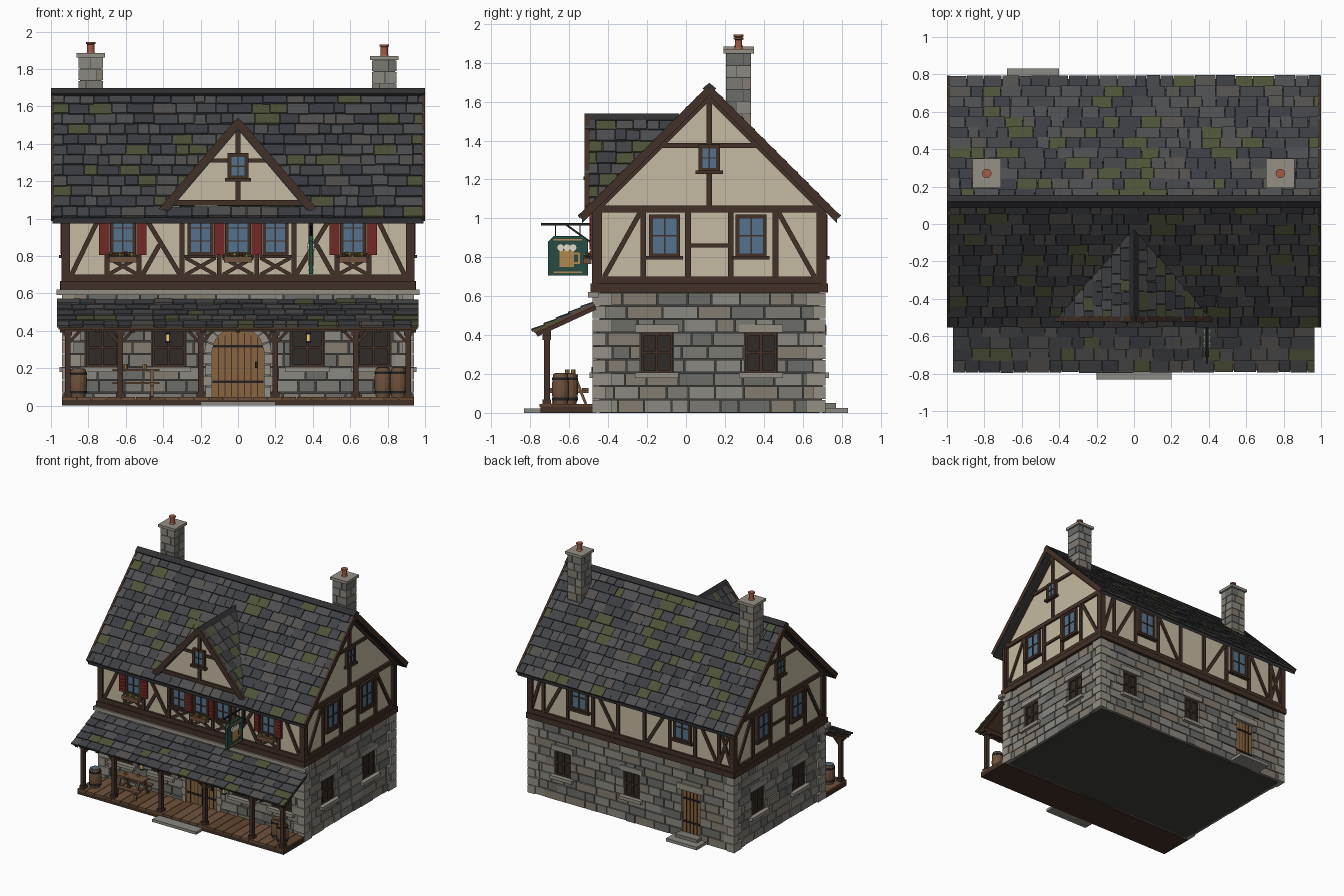
import bpy, bmesh, random
from math import sin, cos, pi, atan2, radians
from mathutils import Matrix, Vector

if "Cube" in bpy.data.objects:
    bpy.data.objects.remove(bpy.data.objects["Cube"])

random.seed(4)
R = random.uniform
COL = dict(stone1=(.20, .195, .175), stone2=(.26, .25, .22), stone3=(.15, .15, .14), stone4=(.23, .20, .16),
           quoin=(.30, .28, .24), mortar=(.05, .05, .048), plaster=(.56, .49, .36), timber=(.055, .03, .02),
           slate1=(.055, .057, .063), slate2=(.075, .076, .08), slate3=(.045, .047, .055), slate4=(.085, .08, .075),
           moss=(.075, .085, .04), ridge=(.03, .03, .033), glass=(.09, .17, .27), dark=(.03, .024, .02),
           red=(.17, .022, .02), door=(.25, .13, .05), plank=(.16, .085, .045), plank2=(.12, .06, .03),
           green=(.02, .07, .055), leaf=(.07, .13, .03), iron=(.015, .015, .017), gold=(.45, .25, .08),
           foam=(.75, .7, .6), clay=(.35, .11, .06), lamp=(.9, .6, .2), water=(.08, .15, .2))
STONES = ['stone1', 'stone2', 'stone3', 'stone4']
SLATES = ['slate1', 'slate2', 'slate3', 'slate4', 'slate1', 'slate2', 'slate3', 'moss']


def material(key):
    m = bpy.data.materials.get(key) or bpy.data.materials.new(key)
    m.diffuse_color = (*COL[key], 1)
    m.use_nodes = True
    m.node_tree.nodes["Principled BSDF"].inputs["Base Color"].default_value = m.diffuse_color
    return m


def frame(o, u, v, n):
    """Local axes: u along the wall, v up it, n outwards."""
    m = Matrix((Vector(u).normalized(), Vector(v).normalized(), Vector(n).normalized())).transposed().to_4x4()
    m.translation = o
    return m


class Part:
    def __init__(self, name):
        self.name, self.bm, self.mats = name, bmesh.new(), []

    def faces(self, pts, faces, mat):
        if mat not in self.mats:
            self.mats.append(mat)
        vs = [self.bm.verts.new(p) for p in pts]
        for f in faces:
            self.bm.faces.new([vs[i] for i in f]).material_index = self.mats.index(mat)

    def box(self, M, u0, u1, v0, v1, n0, n1, mat):
        self.faces([M @ Vector((u, v, n)) for u in (u0, u1) for v in (v0, v1) for n in (n0, n1)],
                   [(0, 1, 3, 2), (4, 6, 7, 5), (0, 4, 5, 1), (2, 3, 7, 6), (0, 2, 6, 4), (1, 5, 7, 3)], mat)

    def bar(self, M, p, q, w, n0, n1, mat='timber'):
        d = Vector(q) - Vector(p)
        B = M @ Matrix.Translation((*p, 0)) @ Matrix.Rotation(atan2(d.y, d.x), 4, 'Z')
        self.box(B, 0, d.length, -w / 2, w / 2, n0, n1, mat)

    def prism(self, M, pts, n0, n1, mat):
        k = len(pts)
        self.faces([M @ Vector((*p, n)) for n in (n0, n1) for p in pts],
                   [tuple(range(k)), tuple(range(k, 2 * k))] +
                   [(i, (i + 1) % k, k + (i + 1) % k, k + i) for i in range(k)], mat)

    def lathe(self, x, y, prof, mat, k=14):
        pts = [(x + r * cos(2 * pi * i / k), y + r * sin(2 * pi * i / k), z) for r, z in prof for i in range(k)]
        fs = [(j * k + i, j * k + (i + 1) % k, (j + 1) * k + (i + 1) % k, (j + 1) * k + i)
              for j in range(len(prof) - 1) for i in range(k)]
        self.faces(pts, fs + [tuple(range(k)), tuple(range(len(pts) - k, len(pts)))], mat)

    def done(self):
        bmesh.ops.recalc_face_normals(self.bm, faces=self.bm.faces)
        me = bpy.data.meshes.new(self.name)
        self.bm.to_mesh(me)
        for m in self.mats:
            me.materials.append(material(m))
        bpy.context.collection.objects.link(bpy.data.objects.new(self.name, me))


W = Matrix.Identity(4)
FRONT = frame((0, -.465, 0), (1, 0, 0), (0, 0, 1), (0, -1, 0))
BACK = frame((0, .705, 0), (1, 0, 0), (0, 0, 1), (0, 1, 0))
RIGHT = frame((.925, 0, 0), (0, 1, 0), (0, 0, 1), (1, 0, 0))
LEFT = frame((-.925, 0, 0), (0, 1, 0), (0, 0, 1), (-1, 0, 0))

# Ground floor: core, coursed stones, corner quoins
GROUND = [(FRONT, -.93, .93, [-.725, -.37, .37, .725], .18, (-.17, .17)),
          (BACK, -.93, .93, [0, .63], .14, (-.62, -.46)),
          (RIGHT, -.47, .71, [-.15, .385], .165, None), (LEFT, -.47, .71, [-.15, .385], .165, None)]
p = Part('wall_core')
p.box(W, -.905, .905, -.445, .685, 0, .64, 'mortar')
p.done()
walls, gwin = Part('stone_walls'), Part('ground_windows')
for M, a0, a1, wins, w, door in GROUND:
    holes = [(c - w / 2, c + w / 2, .2, .41) for c in wins] + ([(*door, 0, .41)] if door else [])
    h = .62 / 9
    for r in range(9):
        u = a0 - R(0, .1)
        while u < a1:
            e = u + R(.08, .19)
            segs = [(max(u, a0), min(e, a1))]
            for b0, b1, z0, z1 in holes:
                if z0 < (r + .5) * h < z1:
                    segs = [s for x, y in segs for s in ((x, min(y, b0)), (max(x, b1), y))]
            for x, y in segs:
                if y - x > .015:
                    walls.box(M, x + .003, y - .003, r * h + .003, r * h + h - .003, -.03, R(0, .008), random.choice(STONES))
            u = e
    for c in wins:
        s, f = c - w / 2, c + w / 2
        walls.box(M, s - .03, f + .03, .413, .455, -.02, .014, 'quoin')
        walls.box(M, s - .03, f + .03, .18, .207, -.02, .03, 'quoin')
        gwin.box(M, s, f, .205, .415, -.022, -.015, 'dark')
        for x in (s + .008, c, f - .008):
            gwin.box(M, x - .007, x + .007, .207, .413, -.016, -.004, 'timber')
        for z in (.214, .31, .405):
            gwin.box(M, s, f, z - .007, z + .007, -.016, -.005, 'timber')
for sx in (-1, 1):
    for sy, y in ((-1, -.48), (1, .717)):
        for r in range(9):
            l1, l2 = (.10, .065) if r % 2 else (.065, .10)
            walls.box(W, sx * .942, sx * (.942 - l1), y, y - sy * l2, r * .0689 + .002, r * .0689 + .066, 'quoin')
walls.box(W, -.97, .97, -.505, -.45, .592, .622, 'quoin')
walls.done()
gwin.done()

# Front arched door and rear door
d = Part('front_door')
d.box(FRONT, -.17, .17, .03, .415, -.03, -.004, 'stone3')
arc = [(.14 * cos(t * pi / 12), .28 + .14 * sin(t * pi / 12)) for t in range(13)]
d.prism(FRONT, arc + [(-.14, .045), (.14, .045)], -.02, .004, 'door')
for i in range(-3, 4):
    d.box(FRONT, i * .035 - .003, i * .035 + .003, .05, .40 - .012 * abs(i), 0, .007, 'timber')
for z in (.12, .31):
    d.box(FRONT, -.135, .135, z, z + .015, 0, .009, 'iron')
d.box(FRONT, .09, .105, .2, .235, 0, .02, 'iron')
for s in (-1, 1):
    for r in range(4):
        d.box(FRONT, s * .14, s * (.175 + .01 * (r % 2)), .045 + r * .059, .1 + r * .059, -.02, .016, 'quoin')
for t in range(9):
    a, b = t * pi / 9 + .015, (t + 1) * pi / 9 - .015
    d.prism(FRONT, [(r * cos(x), .28 + r * sin(x)) for r, x in ((.14, a), (.18, a), (.18, b), (.14, b))], -.02, .016, 'quoin')
d.done()
d = Part('rear_door')
d.box(BACK, -.62, -.46, .04, .40, -.025, -.01, 'door')
for i in range(1, 5):
    d.box(BACK, -.62 + i * .032 - .002, -.62 + i * .032 + .002, .05, .4, -.012, -.007, 'timber')
for z in (.13, .32):
    d.box(BACK, -.615, -.465, z, z + .014, -.012, -.004, 'iron')
d.box(BACK, -.66, -.42, .40, .45, -.02, .016, 'quoin')
d.box(W, -.68, -.4, .70, .832, 0, .025, 'stone2')
d.box(W, -.64, -.44, .70, .77, .025, .05, 'stone1')
d.done()

# Upper floor plaster body
p = Part('plaster_walls')
p.prism(RIGHT, [(-.465, .64), (.705, .64), (.705, 1.055), (.12, 1.64), (-.465, 1.055)], -1.85, 0, 'plaster')
p.prism(FRONT, [(-.37, 1.06), (.37, 1.06), (0, 1.49)], -.35, .03, 'plaster')
p.done()

# Timber frame
t = Part('timber_frame')
for M, a, b in ((FRONT, -.95, .95), (BACK, -.95, .95), (RIGHT, -.482, .722), (LEFT, -.482, .722)):
    t.box(M, a, b, .62, .665, -.02, .026, 'timber')
    t.box(M, a + .01, b - .01, .665, .70, -.01, .016, 'timber')
    t.box(M, a + .01, b - .01, 1.03, 1.065, -.01, .016, 'timber')
    for x in (a + .028, b - .028):
        t.bar(M, (x, .66), (x, 1.05), .045, -.01, .017)
for s in (-1, 1):
    for x in (.70, .53, .30, .10):
        t.bar(FRONT, (s * x, .69), (s * x, 1.04), .026, 0, .014)
    t.bar(FRONT, (s * .89, .70), (s * .73, 1.03), .025, 0, .012)
    t.bar(FRONT, (s * .31, .70), (s * .51, 1.03), .025, 0, .012)
    t.bar(FRONT, (s * .51, .70), (s * .42, .86), .025, 0, .011)
    for x in (.80, .58, .35, .12):
        t.bar(BACK, (s * x, .69), (s * x, 1.04), .026, 0, .014)
    for x, y in ((.14, .34), (.78, .60)):
        t.bar(BACK, (s * x, .70), (s * y, 1.03), .025, 0, .012)
t.bar(BACK, (-.91, .70), (-.80, 1.03), .024, 0, .012)
t.bar(BACK, (-.80, .70), (-.91, 1.03), .024, 0, .011)
t.bar(BACK, (.91, .70), (.81, 1.03), .024, 0, .012)
for c in (-.615, -.2, 0, .2, .615):
    t.bar(FRONT, (c - .08, .70), (c + .08, .79), .02, 0, .011)
    t.bar(FRONT, (c - .08, .79), (c + .08, .70), .02, 0, .012)
for M in (RIGHT, LEFT):
    for x in (-.22, .01, .23, .46):
        t.bar(M, (x, .69), (x, 1.04), .03, 0, .014)
    t.bar(M, (.01, .86), (.23, .86), .022, 0, .012)
    t.bar(M, (-.23, 1.04), (-.42, .70), .025, 0, .012)
    t.bar(M, (.47, 1.04), (.66, .70), .025, 0, .012)
    t.bar(M, (.12, 1.05), (.12, 1.61), .028, 0, .015)
    t.bar(M, (-.16, 1.375), (.40, 1.375), .025, 0, .013)
    for s in (-1, 1):
        t.bar(M, (.12 + s * .58, 1.045), (.12, 1.625), .03, 0, .014)
        t.bar(M, (.12 + s * .66, 1.0), (.12, 1.66), .04, .058, .075)
for s in (-1, 1):
    t.bar(FRONT, (s * .40, 1.05), (0, 1.515), .038, .03, .056)
t.bar(FRONT, (-.36, 1.085), (.36, 1.085), .03, .02, .042)
t.bar(FRONT, (0, 1.07), (0, 1.49), .026, .02, .042)
t.bar(FRONT, (-.15, 1.31), (.15, 1.31), .022, .02, .041)
t.done()

# Upper windows, shutters, flower boxes
win = Part('upper_windows')


def window(M, c, w, z0, z1, n=0.0, rows=3):
    a, b = c - w / 2, c + w / 2
    win.box(M, a, b, z0, z1, n - .01, n + .016, 'glass')
    for x, k in ((a, .02), (b, .02), (c, .008)):
        win.box(M, x - k / 2, x + k / 2, z0, z1, n, n + .023, 'timber')
    for i in range(rows + 1):
        z, k = z0 + (z1 - z0) * i / rows, .02 if i in (0, rows) else .007
        win.box(M, a - .01, b + .01, z - k / 2, z + k / 2, n, n + .022, 'timber')
    win.box(M, a - .025, b + .025, z0 - .022, z0 - .004, n, n + .032, 'timber')


for c in (-.615, -.2, 0, .2, .615):
    window(FRONT, c, .12, .81, 1.02)
for c in (-.47, .47):
    window(BACK, c, .14, .81, 1.01, rows=2)
for M in (RIGHT, LEFT):
    window(M, -.11, .14, .81, 1.01, rows=2)
    window(M, .335, .14, .81, 1.01, rows=2)
    window(M, .12, .09, 1.25, 1.37, .006, 2)
window(FRONT, 0, .09, 1.22, 1.34, .03, 2)
win.done()
sh, fl = Part('shutters'), Part('flower_boxes')
for c in (-.615, 0, .615):
    for s in (-1, 1):
        k = c + s * .1
        sh.box(FRONT, k - .027, k + .027, .805, 1.025, .012, .026, 'red')
        for i in range(8):
            sh.box(FRONT, k - .02, k + .02, .815 + i * .026, .832 + i * .026, .024, .03, 'red')
    fl.box(FRONT, c - .075, c + .075, .765, .797, .02, .065, 'plank')
    for i in range(9):
        q = (c - .065 + i * .016, -.508 + R(-.012, .012), .805 + R(-.008, .008))
        fl.lathe(q[0], q[1], [(.004, q[2] - .013), (.013, q[2]), (.004, q[2] + .012)],
                 'red' if i % 4 == 1 else 'gold' if i % 4 == 3 else 'leaf', 6)
sh.done()
fl.done()


# Roofs: boards plus overlapping slates
def slates(part, M, u0, end, length, rows, wmin, wmax):
    h = length / rows
    for r in range(rows):
        u, u1 = u0, end(r * h)
        while u < u1 - .005:
            e = u + R(wmin, wmax)
            e = u1 if u1 - e < wmin * .6 else e
            T = M @ Matrix.Translation((0, r * h - R(0, .006), 0)) @ Matrix.Rotation(radians(-6), 4, 'X')
            top = min(h * 1.25, length - r * h)
            part.box(T, u + .0015, e - .0015, 0, top, .004, .016 + R(0, .005), random.choice(SLATES))
            u = e


roof = Part('main_roof')
roof.prism(RIGHT, [(-.535, 1.005), (.12, 1.66), (.775, 1.005), (.775, .975), (.12, 1.63), (-.535, .975)], -1.918, .068, 'ridge')
for s in (-1, 1):
    M = frame((0, .12 + s * .66, 1.003), (1, 0, 0), (0, -s, 1), (0, s, 1))
    slates(roof, M, -.997, lambda v: .997, .933, 12, .055, .14)
roof.prism(RIGHT, [(.085, 1.668), (.12, 1.697), (.155, 1.668), (.12, 1.63)], -1.925, .075, 'ridge')
roof.done()
dr = Part('dormer_roof')
dr.prism(FRONT, [(-.40, 1.045), (0, 1.51), (.40, 1.045), (.37, 1.04), (0, 1.475), (-.37, 1.04)], -.40, .052, 'ridge')
for s in (-1, 1):
    M = frame((s * .405, 0, 1.045), (0, 1, 0), (-s * .40, 0, .465), (s * .465, 0, .40))
    slates(dr, M, -.522, lambda v: -.47 + .77 * v, .61, 8, .05, .11)
dr.prism(FRONT, [(-.028, 1.505), (0, 1.54), (.028, 1.505), (0, 1.48)], -.43, .056, 'ridge')
dr.done()

# Porch: roof, rafters, posts, deck, steps
pr = Part('porch_roof')
M = frame((0, -.785, .415), (1, 0, 0), (0, .315, .145), (0, -.145, .315))
pr.box(M, -.96, .96, .005, .345, -.01, .004, 'plank2')
slates(pr, M, -.97, lambda v: .967, .347, 5, .06, .13)
for i in range(11):
    x = -.94 + i * .188
    pr.box(M, x - .012, x + .012, .01, .345, -.03, -.008, 'timber')
pr.done()
po = Part('porch_frame')
po.box(W, -.95, .95, -.735, -.695, .395, .428, 'timber')
for x in (-.91, -.63, -.2, .2, .63, .91):
    po.box(W, x - .015, x + .015, -.73, -.70, .04, .40, 'timber')
    for z in (.045, .375):
        po.box(W, x - .022, x + .022, -.737, -.693, z, z + .025, 'timber')
    for s in (-1, 1):
        if abs(x + s * .07) < .95:
            po.bar(FRONT, (x, .33), (x + s * .065, .40), .016, .242, .258)
po.done()
dk = Part('porch_deck')
dk.box(W, -.94, .94, -.748, -.46, 0, .032, 'timber')
for i in range(24):
    x = -.94 + i * .0783
    dk.box(W, x + .002, x + .0763, -.752, -.46, .03, .046, random.choice(['plank', 'plank2']))
dk.box(W, -.2, .2, -.832, -.74, 0, .022, 'stone2')
dk.done()

# Porch furniture: table, benches, barrels, lanterns
f = Part('picnic_table')
for y0, y1, z in ((-.645, -.555, .185), (-.70, -.665, .115), (-.535, -.50, .115)):
    f.box(W, -.67, -.42, y0, y1, z, z + .012, 'plank')
for x in (-.63, -.46):
    for s in (-1, 1):
        f.bar(RIGHT, (-.6 + s * .03, .185), (-.6 + s * .085, .046), .014, x - .933, x - .917, 'plank')
    f.bar(RIGHT, (-.70, .108), (-.50, .108), .014, x - .935, x - .915, 'plank')
for x, y in ((-.6, -.61), (-.5, -.58)):
    f.lathe(x, y, [(.011, .197), (.011, .222)], 'gold', 8)
f.done()
for i, (x, y, r, h, top) in enumerate(((-.855, -.64, .048, .15, 'water'), (.775, -.60, .046, .155, 'plank2'), (.858, -.645, .046, .155, 'plank'))):
    b = Part('barrel_%d' % (i + 1))
    prof = [(r * (.82 + .18 * sin(pi * k / 6)), .046 + h * k / 6) for k in range(7)]
    b.lathe(x, y, prof, 'plank')
    for k in (1, 5):
        b.lathe(x, y, [(prof[k][0] + .003, prof[k][1] - .007), (prof[k][0] + .003, prof[k][1] + .007)], 'iron')
    b.lathe(x, y, [(r * .7, .046 + h), (r * .7, .049 + h)], top)
    b.done()
for x in (-.375, .375):
    b = Part('lantern')
    b.box(W, x - .01, x + .01, -.725, -.705, .345, .38, 'lamp')
    for z in (.338, .38):
        b.box(W, x - .014, x + .014, -.729, -.701, z, z + .008, 'iron')
    b.box(W, x - .002, x + .002, -.717, -.713, .385, .40, 'iron')
    b.done()

# Hanging sign with a mug emblem
s = Part('hanging_sign')
S = frame((.39, 0, 0), (0, 1, 0), (0, 0, 1), (1, 0, 0))
s.prism(S, [(-.71, .705), (-.505, .705), (-.505, .88), (-.535, .91), (-.68, .91), (-.71, .88)], -.01, .01, 'green')
for k in (-1, 1):
    for z in (.72, .885):
        s.box(S, -.68, -.535, z, z + .008, k * .009, k * .013, 'gold')
    s.box(S, -.65, -.575, .75, .835, k * .009, k * .016, 'gold')
    for q0, q1 in (((-.575, .82), (-.545, .82)), ((-.55, .82), (-.55, .77)), ((-.575, .77), (-.545, .77))):
        s.bar(S, q0, q1, .011, k * .009, k * .014, 'gold')
    for y in (-.645, -.612, -.58):
        s.prism(S, [(y + .02 * cos(a * pi / 4), .85 + .02 * sin(a * pi / 4)) for a in range(8)], k * .009, k * .018, 'foam')
s.bar(S, (-.745, .97), (-.47, .97), .012, -.006, .006, 'iron')
s.bar(S, (-.62, .97), (-.48, .87), .01, -.005, .005, 'iron')
s.box(S, -.495, -.475, .84, 1.01, -.012, .012, 'iron')
for y in (-.67, -.545):
    s.bar(S, (y, .90), (y, .97), .006, -.003, .003, 'iron')
s.done()

# Chimneys with stone courses, cap and pot
for x, top in ((-.787, 1.862), (.782, 1.848)):
    c = Part('chimney')
    c.box(W, x - .058, x + .058, .212, .328, 1.35, top, 'mortar')
    for r in range(8):
        z, mx, my = top - .062 * (r + 1), x + R(-.03, .03), .27 + R(-.03, .03)
        for x0, x1 in ((x - .065, mx - .002), (mx + .002, x + .065)):
            for y0, y1 in ((.205, my - .002), (my + .002, .335)):
                c.box(W, x0, x1, y0, y1, z + .002, z + .06, random.choice(STONES))
    c.box(W, x - .077, x + .077, .193, .349, top, top + .022, 'quoin')
    c.lathe(x, .27, [(.024, top + .02), (.019, top + .03), (.019, top + .07), (.025, top + .073), (.025, top + .083)], 'clay', 12)
    c.done()
